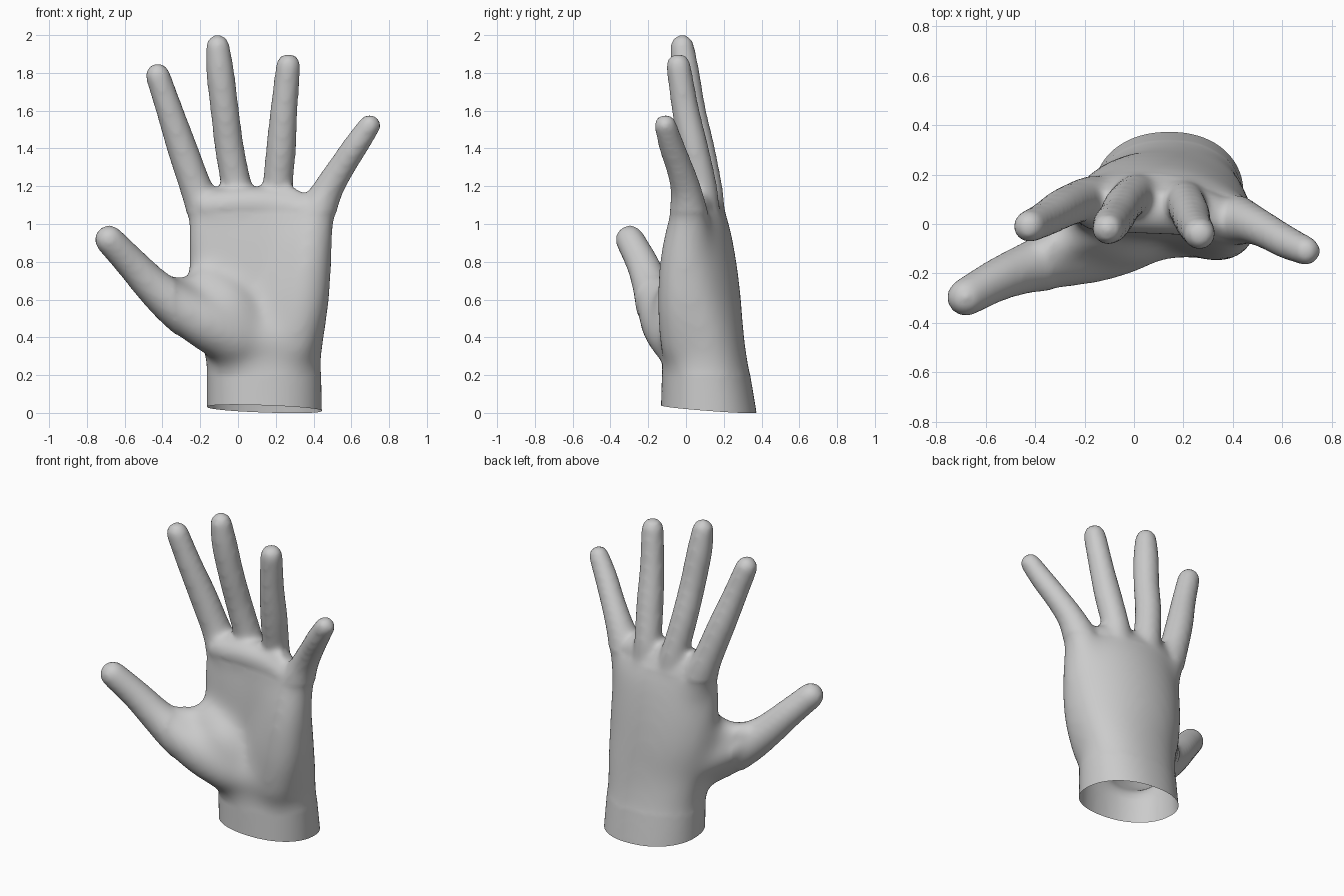
import bpy, bmesh
from math import sin, cos, pi, radians
from mathutils import Vector

if "Cube" in bpy.data.objects:
    bpy.data.objects.remove(bpy.data.objects["Cube"])

bm = bmesh.new()


def skin(rings):
    """Close a stack of point rings into a solid."""
    loops = [[bm.verts.new(p) for p in ring] for ring in rings]
    n = len(loops[0])
    for a, b in zip(loops, loops[1:]):
        for i in range(n):
            j = (i + 1) % n
            bm.faces.new((a[i], a[j], b[j], b[i]))
    bm.faces.new(loops[0][::-1])
    bm.faces.new(loops[-1])


def spline(keys, steps=6):
    """Smooth interpolation through rows of numbers."""
    k = [Vector(r) for r in keys]
    k = [k[0] * 2 - k[1]] + k + [k[-1] * 2 - k[-2]]
    out = []
    for i in range(1, len(k) - 2):
        for s in range(steps):
            t = s / steps
            a, b, c, d = k[i - 1:i + 3]
            out.append(b + (c - a) * (t / 2) + (a * 2 - b * 5 + c * 4 - d) * (t * t / 2)
                       + (b * 3 - a - c * 3 + d) * (t ** 3 / 2))
    return out + [k[-2]]


def limb(keys, n=24):
    """Round tube through (x, y, z, radius) keys with domed ends."""
    row = [(Vector(p[:3]), p[3] + 0.005) for p in spline(keys)]
    pts = [p for p, r in row]
    tans = [(pts[min(i + 1, len(pts) - 1)] - pts[max(i - 1, 0)]).normalized()
            for i in range(len(pts))]
    st = [(p, r, t) for (p, r), t in zip(row, tans)]
    domes = [radians(a) for a in (20, 40, 60, 75, 86)]
    p, r, t = st[0]
    head = [(p - t * r * sin(a), r * cos(a), t) for a in reversed(domes)]
    p, r, t = st[-1]
    tail = [(p + t * r * sin(a), r * cos(a), t) for a in domes]
    rings = []
    for p, r, t in head + st + tail:
        u = t.cross(Vector((0, 1, 0))).normalized()
        v = t.cross(u)
        rings.append([p + (u * cos(2 * pi * i / n) + v * sin(2 * pi * i / n)) * r
                      for i in range(n)])
    skin(rings)


# Wrist and palm: z, centre x, centre y, half width, half depth, arch, tilt
n = 48
palm = [(-0.15, .14, .126, .307, .268, 0, 0), (0.0, .14, .12, .305, .254, 0, 0),
        (0.22, .137, .105, .304, .232, 0, 0), (0.30, .133, .10, .31, .222, 0, 0),
        (0.42, .13, .097, .332, .21, .02, 0), (0.60, .12, .11, .363, .182, .05, .02),
        (0.80, .117, .103, .382, .164, .07, .03), (1.0, .12, .092, .386, .135, .08, .04),
        (1.1, .09, .085, .34, .10, .06, .05), (1.19, .06, .08, .25, .05, .03, .04)]
rings = []
for z, cx, cy, hw, hd, arch, tilt in spline(palm):
    ring = []
    for i in range(n):
        c, s = cos(2 * pi * i / n), sin(2 * pi * i / n)
        u = abs(c) ** .92 * (1 if c > 0 else -1)
        v = abs(s) ** .92 * (1 if s > 0 else -1)
        ring.append((cx + hw * u, cy + hd * v - arch * u * u - tilt * u, z))
    rings.append(ring)
skin(rings)

# Index, middle, ring and little fingers
limb([(-.13, .09, .95, .105), (-.185, .095, 1.1, .092), (-.225, .09, 1.2, .081),
      (-.295, .06, 1.4, .076), (-.362, .02, 1.6, .067), (-.425, -.01, 1.787, .061)])
limb([(.03, .10, .95, .11), (.01, .11, 1.1, .09), (-.008, .11, 1.2, .077),
      (-.045, .075, 1.4, .073), (-.07, .03, 1.6, .071), (-.094, -.003, 1.8, .070),
      (-.107, -.02, 1.94, .059)])
limb([(.2, .08, .95, .105), (.205, .085, 1.1, .087), (.21, .083, 1.2, .076),
      (.228, .04, 1.4, .075), (.243, -.002, 1.6, .068), (.266, -.04, 1.838, .061)])
limb([(.375, .03, .9, .105), (.415, .015, 1.05, .098), (.475, 0, 1.18, .077),
      (.548, -.035, 1.3, .067), (.62, -.075, 1.41, .063), (.697, -.109, 1.522, .055)])

# Thumb with its fleshy base
limb([(-.02, -.045, .40, .15), (-.17, -.10, .475, .142), (-.32, -.145, .565, .118),
      (-.45, -.185, .672, .095), (-.56, -.23, .788, .082), (-.682, -.297, .917, .073)])

# Webs filling between thumb and palm, front and back
limb([(-.37, -.13, .65, .065), (-.27, -.06, .655, .07), (-.17, .05, .68, .085)])
limb([(-.34, -.11, .61, .075), (-.24, -.03, .55, .10), (-.1, .07, .48, .13)])
limb([(.06, 0, .40, .14), (-.05, -.03, .56, .14), (-.17, -.02, .67, .10)])

# Heel of the hand, and its fullness on the little finger side
limb([(-.02, -.03, .37, .14), (.13, .0, .38, .14), (.29, .0, .38, .135)])
limb([(.29, .0, .36, .135), (.335, -.01, .58, .142), (.37, -.012, .82, .125),
      (.385, .0, .98, .105)])
limb([(.19, .02, .42, .135), (.25, .02, .65, .135), (.27, .03, .95, .105)])

# Pad across the finger roots
limb([(-.15, .06, 1.09, .085), (.04, .06, 1.1, .095), (.23, .05, 1.09, .095),
      (.37, .01, 1.06, .085)])

bmesh.ops.recalc_face_normals(bm, faces=bm.faces)
mesh = bpy.data.meshes.new("hand")
bm.to_mesh(mesh)
bm.free()
hand = bpy.data.objects.new("hand", mesh)
bpy.context.collection.objects.link(hand)

# Fuse all the parts into one skin and soften the joins
fuse = hand.modifiers.new("fuse", 'REMESH')
fuse.mode = 'VOXEL'
fuse.voxel_size = 0.016
soften = hand.modifiers.new("soften", 'SMOOTH')
soften.factor = 0.5
soften.iterations = 14
skin_mesh = bpy.data.meshes.new_from_object(
    hand.evaluated_get(bpy.context.evaluated_depsgraph_get()))
hand.modifiers.clear()

# Extra softening of the palm, then the slanted open cut at the wrist
bm = bmesh.new()
bm.from_mesh(skin_mesh)
flesh = [v for v in bm.verts if v.co.x > -.33 and .2 < v.co.z < 1.06]
for _ in range(45):
    bmesh.ops.smooth_vert(bm, verts=flesh, factor=0.5,
                          use_axis_x=True, use_axis_y=True, use_axis_z=True)
bmesh.ops.bisect_plane(bm, geom=bm.verts[:] + bm.edges[:] + bm.faces[:],
                       plane_co=(.14, .12, .021), plane_no=(.035, .075, 1),
                       clear_inner=True)
for f in bm.faces:
    f.smooth = True
bm.to_mesh(skin_mesh)
bm.free()
hand.data = skin_mesh
